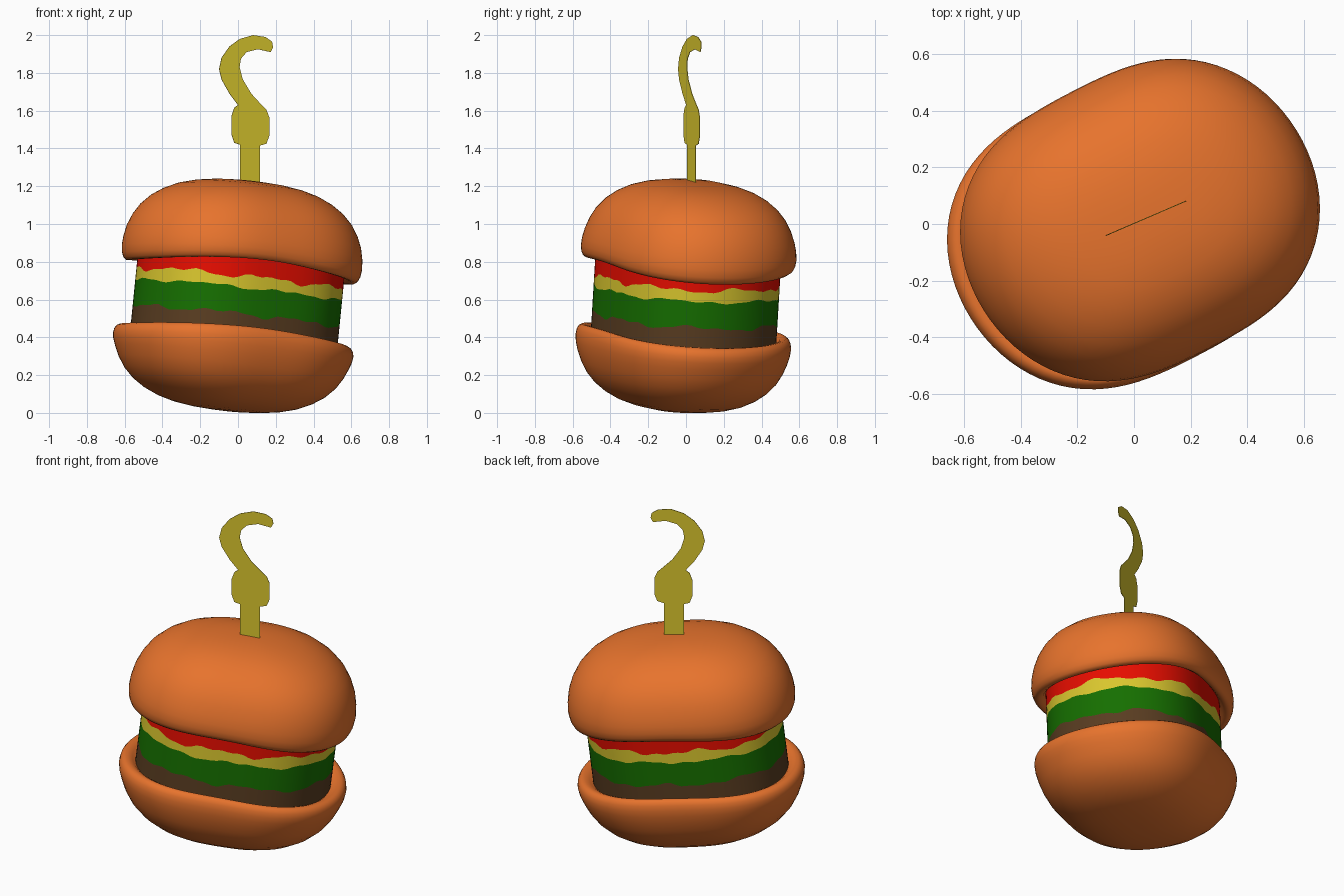
import bpy, bmesh, math

if "Cube" in bpy.data.objects:
    bpy.data.objects.remove(bpy.data.objects["Cube"])

SEG = 96


def material(name, rgb):
    m = bpy.data.materials.new(name)
    m.diffuse_color = (*rgb, 1.0)
    m.use_nodes = True
    m.node_tree.nodes["Principled BSDF"].inputs["Base Color"].default_value = m.diffuse_color
    return m


BUN = material("baked orange", (0.80, 0.172, 0.026))
RED = material("tomato red", (0.80, 0.004, 0.0))
YELLOW = material("cheese yellow", (0.70, 0.57, 0.027))
GREEN = material("lettuce green", (0.008, 0.16, 0.0))
BROWN = material("meat brown", (0.10, 0.046, 0.015))


def outline(a):
    # Skewed rounded footprint shared by buns and fillings
    return (0.589 + 0.062 * math.cos(2 * (a - math.radians(25)))
            + 0.012 * math.cos(4 * (a + math.radians(15))))


def place(a, frac, v):
    # Lean the whole stack a little towards +x and +y
    x, y = frac * outline(a) * math.cos(a), frac * outline(a) * math.sin(a)
    return (x + 0.10 * v, y + 0.06 * v, 0.615 + v - 0.10 * x - 0.05 * y)


def finish(bm, name, mat):
    bmesh.ops.recalc_face_normals(bm, faces=bm.faces)
    mesh = bpy.data.meshes.new(name)
    bm.to_mesh(mesh)
    bm.free()
    mesh.materials.append(mat)
    mesh.shade_smooth()
    ob = bpy.data.objects.new(name, mesh)
    bpy.context.collection.objects.link(ob)
    return ob


def loft(name, rings, mat, caps=()):
    # rings: list of functions angle -> (fraction of outline, height)
    bm = bmesh.new()
    angles = [2 * math.pi * i / SEG for i in range(SEG)]
    rows = [[bm.verts.new(place(a, *ring(a))) for a in angles] for ring in rings]
    for lo, hi in zip(rows, rows[1:]):
        for i in range(SEG):
            j = (i + 1) % SEG
            bm.faces.new((lo[i], lo[j], hi[j], hi[i]))
    for k in caps:
        c = sum((v.co for v in rows[k]), rows[k][0].co * 0) / SEG
        centre = bm.verts.new(c)
        for i in range(SEG):
            bm.faces.new((rows[k][i], rows[k][(i + 1) % SEG], centre))
    return finish(bm, name, mat)


# Buns: domed profile with a rounded lip; the lip rises and falls around the rim
PROFILE = [(0.80, 0.215), (0.86, 0.19), (0.89, 0.168), (0.92, 0.158), (0.95, 0.157),
           (0.975, 0.168), (0.992, 0.19), (1.0, 0.225), (0.993, 0.27), (0.973, 0.322),
           (0.935, 0.38), (0.88, 0.436), (0.80, 0.488), (0.70, 0.531), (0.58, 0.566),
           (0.45, 0.589), (0.30, 0.604), (0.15, 0.611), (0.05, 0.612)]


def bun(name, side, lip_shift, wave, height):
    def ring(f, v):
        k = max(0.0, min(1.0, (0.33 - v) / 0.17))

        def at(a):
            w = lip_shift - wave * math.cos(2 * (a - math.radians(15)))
            return f, side * (v * height + k * w)
        return at
    return loft(name, [ring(f, v) for f, v in PROFILE], BUN, caps=(0, -1))


bun("top_bun", 1, 0.0, 0.026, 1.0)
bun("bottom_bun", -1, 0.036, -0.016, 0.985)


# Fillings: stacked bands with wavy borders
def border(v, amp, phase):
    def at(a):
        w = (math.sin(7 * a + phase) + 0.6 * math.sin(13 * a + 2 * phase)
             + 0.5 * math.sin(23 * a + phase))
        return 0.86, v + amp * w
    return at


levels = [border(-0.25, 0, 0), border(-0.11, 0.009, 1.0), border(0.03, 0.006, 2.3),
          border(0.09, 0.010, 4.1), border(0.24, 0, 0)]
fillings = [("meat_patty", BROWN), ("lettuce", GREEN), ("cheese", YELLOW), ("tomato", RED)]
for i, (name, mat) in enumerate(fillings):
    loft(name, levels[i:i + 2], mat)

# Flat hooked pick standing in the top bun, turned slightly (x, z outline)
PICK = [(0.01, 1.20), (0.01, 1.42), (-0.02, 1.43), (-0.035, 1.475), (-0.035, 1.57),
        (-0.02, 1.615), (0.0, 1.63), (-0.045, 1.69), (-0.087, 1.765), (-0.10, 1.82),
        (-0.087, 1.88), (-0.045, 1.94), (0.01, 1.98), (0.08, 2.0), (0.145, 1.99),
        (0.18, 1.965), (0.185, 1.935), (0.172, 1.91), (0.105, 1.925), (0.045, 1.91),
        (0.015, 1.875), (0.008, 1.83), (0.025, 1.765), (0.07, 1.69), (0.125, 1.63),
        (0.15, 1.605), (0.165, 1.565), (0.165, 1.465), (0.15, 1.425), (0.115, 1.415),
        (0.115, 1.20)]
bm = bmesh.new()
face = bm.faces.new([bm.verts.new((x, 0.43 * x + 0.002, z)) for x, z in PICK])
face.normal_update()
bmesh.ops.triangulate(bm, faces=[face])
pick = finish(bm, "hooked_pick", YELLOW)
pick.data.shade_flat()
thick = pick.modifiers.new("thickness", 'SOLIDIFY')
thick.thickness = 0.003
thick.offset = 0
